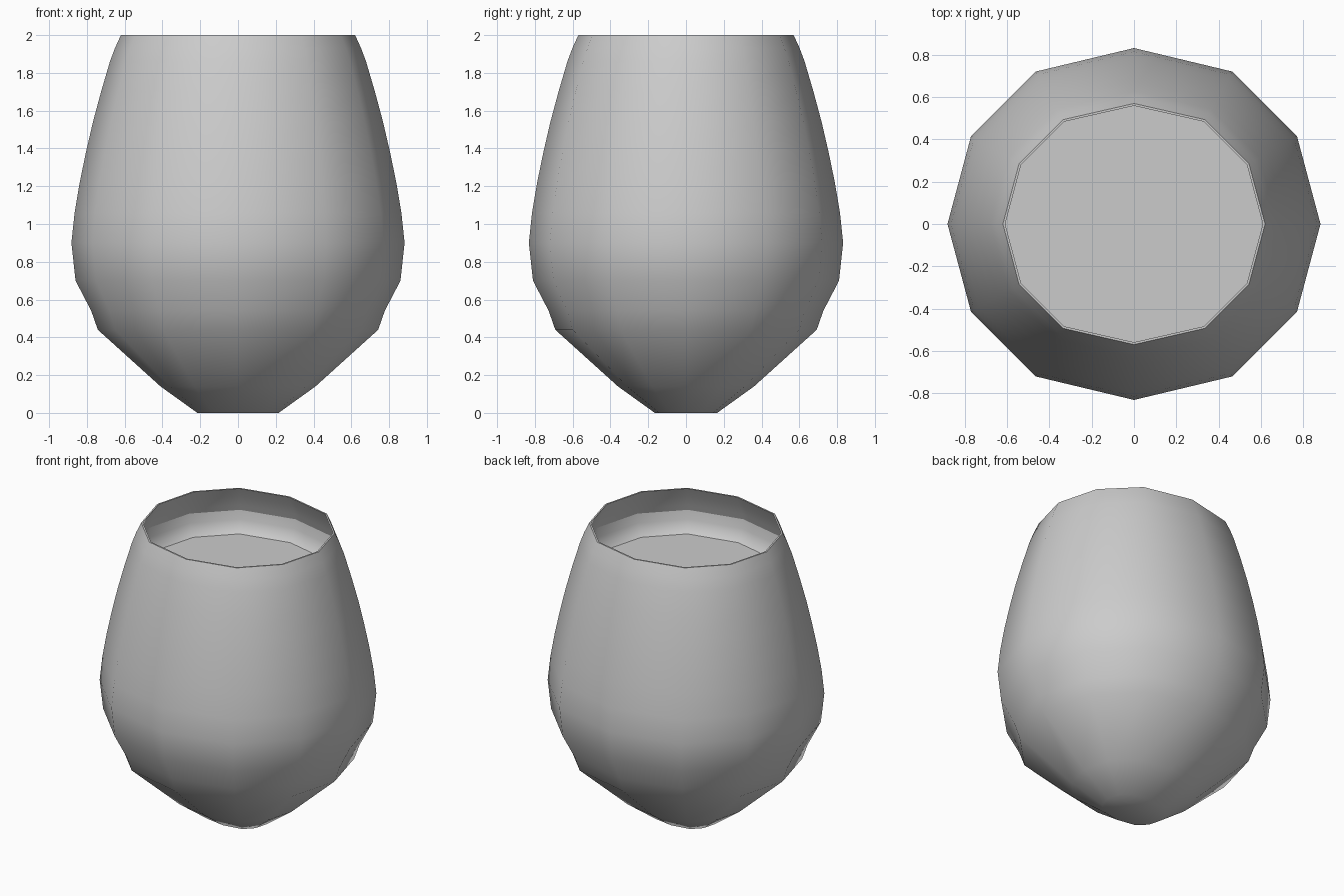
import bpy, math

if "Cube" in bpy.data.objects:
    bpy.data.objects.remove(bpy.data.objects["Cube"])

SIDES = 12
STRETCH = 0.05  # each half is pushed apart sideways by this much


def ring(r, z):
    pts = []
    for i in range(SIDES):
        a = 2 * math.pi * i / SIDES
        c = math.cos(a)
        shift = 0 if abs(c) < 1e-6 else math.copysign(STRETCH, c)
        pts.append((r * c + shift, r * math.sin(a), z))
    return pts


def lathe(name, profile, cap_start=False, cap_end=False, angle=60):
    verts, faces = [], []
    for r, z in profile:
        verts += ring(r, z)
    for k in range(len(profile) - 1):
        for i in range(SIDES):
            j = (i + 1) % SIDES
            a, b = k * SIDES, (k + 1) * SIDES
            faces.append((a + i, a + j, b + j, b + i))
    if cap_start:
        faces.append(tuple(reversed(range(SIDES))))
    if cap_end:
        last = (len(profile) - 1) * SIDES
        faces.append(tuple(range(last, last + SIDES)))
    me = bpy.data.meshes.new(name)
    me.from_pydata(verts, [], faces)
    ob = bpy.data.objects.new(name, me)
    bpy.context.collection.objects.link(ob)
    bpy.ops.object.select_all(action='DESELECT')
    ob.select_set(True)
    bpy.context.view_layer.objects.active = ob
    bpy.ops.object.shade_smooth_by_angle(angle=math.radians(angle))
    return ob


# Glass: outer wall from base to rim, then thin rim and inner wall back down
outer = [(0.165, 0), (0.36, 0.14), (0.692, 0.44), (0.727, 0.54), (0.81, 0.70),
         (0.832, 0.90), (0.815, 1.06), (0.788, 1.22), (0.755, 1.38),
         (0.718, 1.54), (0.675, 1.70), (0.628, 1.86), (0.602, 1.93), (0.57, 2.0)]
inner = [(r - 0.011, z + (0.02 if z < 0.5 else 0)) for r, z in reversed(outer)]
lathe("glass", outer + inner, cap_start=True, cap_end=True)

# Drink: curved edge clinging to the wall, dropping to a flat surface
lathe("drink_edge", [(0.57, 1.68), (0.60, 1.71), (0.617, 1.76), (0.628, 1.82)])
lathe("drink_surface", [(0.57, 1.68)], cap_end=True)
